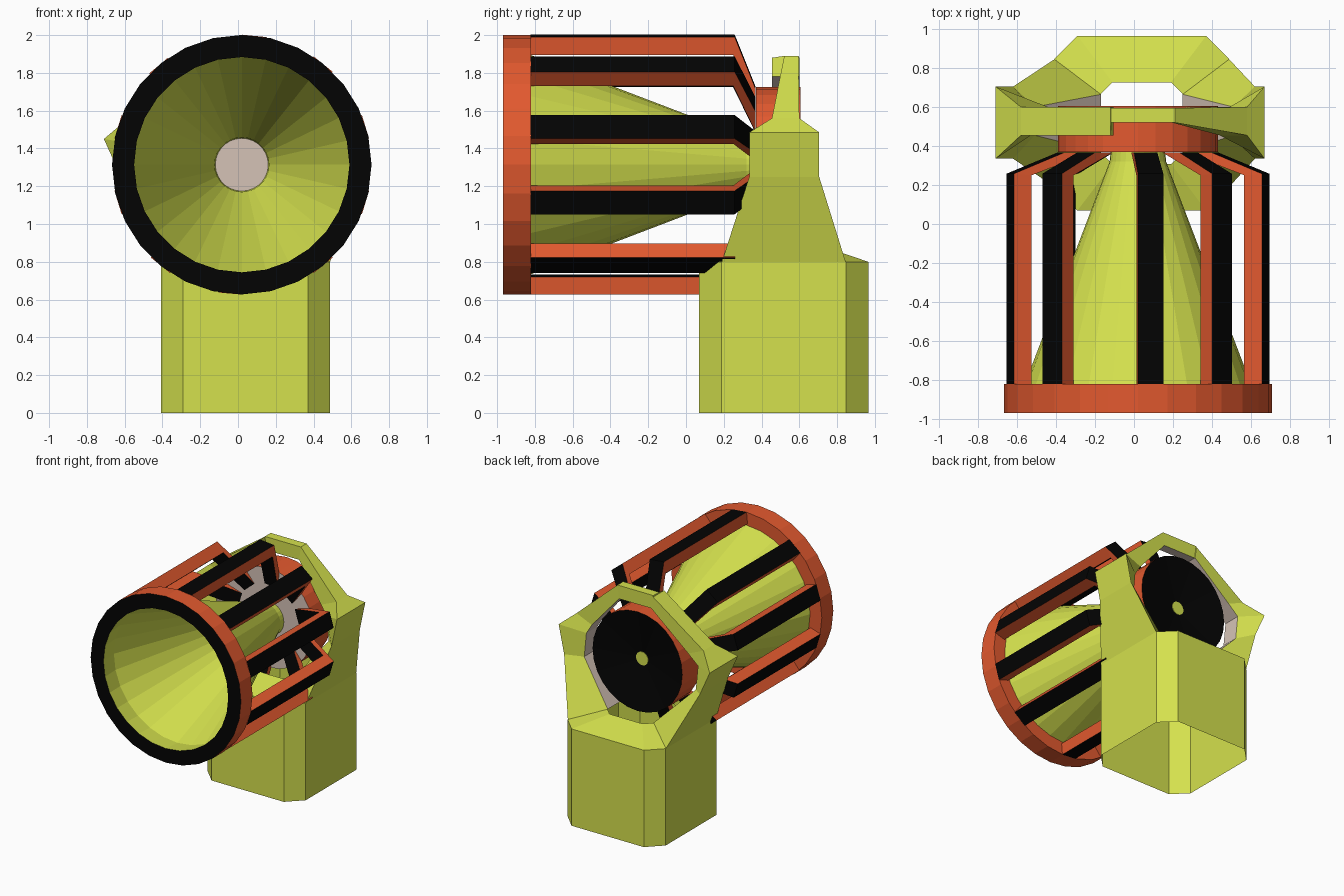
import bpy, bmesh
from math import sin, cos, pi, radians

if "Cube" in bpy.data.objects:
    bpy.data.objects.remove(bpy.data.objects["Cube"])


def material(name, rgb):
    m = bpy.data.materials.new(name)
    m.diffuse_color = (*rgb, 1)
    m.use_nodes = True
    m.node_tree.nodes["Principled BSDF"].inputs["Base Color"].default_value = m.diffuse_color
    return m


MATS = [material("lime", (0.66, 0.75, 0.075)), material("orange", (0.76, 0.10, 0.028)),
        material("black", (0.001, 0.001, 0.001)), material("warm_grey", (0.66, 0.54, 0.47))]
LIME, ORANGE, BLACK, GREY = range(4)
CX, CZ = 0.02, 1.314      # axis of the horn
SEG = 28


def build(name, verts, faces, mats):
    me = bpy.data.meshes.new(name)
    me.from_pydata(verts, [], faces)
    for m in MATS:
        me.materials.append(m)
    for p, k in zip(me.polygons, mats):
        p.material_index = k
    bm = bmesh.new()
    bm.from_mesh(me)
    bmesh.ops.remove_doubles(bm, verts=bm.verts, dist=1e-5)
    bmesh.ops.recalc_face_normals(bm, faces=bm.faces)
    bm.to_mesh(me)
    bm.free()
    ob = bpy.data.objects.new(name, me)
    bpy.context.collection.objects.link(ob)
    return ob


def loft(name, rings, side_mats, caps=None):
    """Join equal-length vertex rings with quads; side_mats gives a colour per ring edge."""
    n = len(rings[0])
    verts = [v for r in rings for v in r]
    faces, mats = [], []
    for i in range(len(rings) - 1):
        a, b = i * n, (i + 1) * n
        for j in range(n):
            k = (j + 1) % n
            faces.append((a + j, a + k, b + k, b + j))
            mats.append(side_mats[j])
    if caps is not None:
        last = (len(rings) - 1) * n
        faces += [tuple(range(n)), tuple(range(last, last + n))]
        mats += [caps, caps]
    return build(name, verts, faces, mats)


def revolve(name, profile, seg_mats):
    """Turn (radius, y) points about the horn axis; radius 0 makes a fan."""
    verts, faces, mats = [], [], []
    n = len(profile)
    for s in range(SEG):
        a = 2 * pi * s / SEG
        verts += [(CX + r * sin(a), y, CZ + r * cos(a)) for r, y in profile]
    for s in range(SEG):
        a, b = s * n, (s + 1) % SEG * n
        for j, m in enumerate(seg_mats):
            k = (j + 1) % n
            faces.append((a + j, a + k, b + k, b + j))
            mats.append(m)
    return build(name, verts, faces, mats)


# horn: rim, open funnel, rear driver with a dished back and small centre dot
revolve("front_rim", [(0.57, -0.97), (0.687, -0.97), (0.687, -0.82), (0.58, -0.82)],
        [BLACK, ORANGE, ORANGE, LIME])
revolve("funnel", [(0.58, -0.82), (0.145, 0.32), (0.14, 0.37)], [LIME, LIME])
revolve("driver_disc", [(0, 0.37), (0.41, 0.37), (0.41, 0.605), (0, 0.53)],
        [GREY, ORANGE, BLACK])
revolve("driver_centre", [(0, 0.545), (0.055, 0.545), (0.055, 0.53)], [LIME, LIME])

# cage bars: straight along the horn, then bent in to the disc
for i, deg in enumerate((5.5, 39, 73, 107, 141, 185, 219, 253, 287, 320)):
    a = radians(deg)
    rings = []
    for ro, yo, ri, yi, w in ((0.685, -0.822, 0.59, -0.822, 0.065),
                              (0.685, 0.258, 0.59, 0.25, 0.065),
                              (0.41, 0.368, 0.27, 0.368, 0.06)):
        rings.append([(CX + r * sin(a) + t * cos(a), y, CZ + r * cos(a) - t * sin(a))
                      for r, y, t in ((ro, yo, -w), (ro, yo, w), (ri, yi, w), (ri, yi, -w))])
    loft(f"cage_bar_{i}", rings, [BLACK, ORANGE, BLACK, ORANGE], caps=ORANGE)


# pedestal: hollow chamfered tube, open below, sloping in to a hole on top
def octagon(h, c, z):
    pts = [(h, c), (c, h), (-c, h), (-h, c), (-h, -c), (-c, -h), (c, -h), (h, -c)]
    return [(0.04 + x, 0.517 + y, z) for x, y in pts]


loft("pedestal", [octagon(0.448, 0.33, 0), octagon(0.448, 0.33, 0.8),
                  octagon(0.21, 0.15, 0.88)], [LIME] * 8)

# yoke: centre x, then half-width, z, y range for the outer and the inner edge
left = [(0.04, 0.448, 0.80, 0.19, 0.845, 0.21, 0.88, 0.37, 0.665),
        (0.00, 0.62, 1.25, 0.335, 0.705, 0.51, 1.22, 0.455, 0.60),
        (-0.02, 0.69, 1.45, 0.335, 0.705, 0.51, 1.42, 0.455, 0.60),
        (0.00, 0.58, 1.56, 0.455, 0.60, 0.44, 1.50, 0.455, 0.60),
        (0.045, 0.165, 1.88, 0.455, 0.60, 0.15, 1.78, 0.455, 0.60)]
right = left[:2] + [(-0.02, 0.69, 1.485, 0.335, 0.705, 0.51, 1.42, 0.455, 0.60), left[3],
                    (0.045, 0.165, 1.89, 0.52, 0.595, 0.15, 1.78, 0.52, 0.595)]
bridge = (0.045, 0.163, 1.89, 0.52, 0.595, 0.15, 1.78, 0.52, 0.595)


def section(s, side):
    cx, wo, zo, o0, o1, wi, zi, i0, i1 = s
    return [(cx + side * wo, o0, zo), (cx + side * wo, o1, zo),
            (cx + side * wi, i1, zi), (cx + side * wi, i0, zi)]


loft("yoke", [section(s, -1) for s in left + [bridge]]
     + [section(s, 1) for s in reversed(right)], [LIME, LIME, GREY, LIME])
